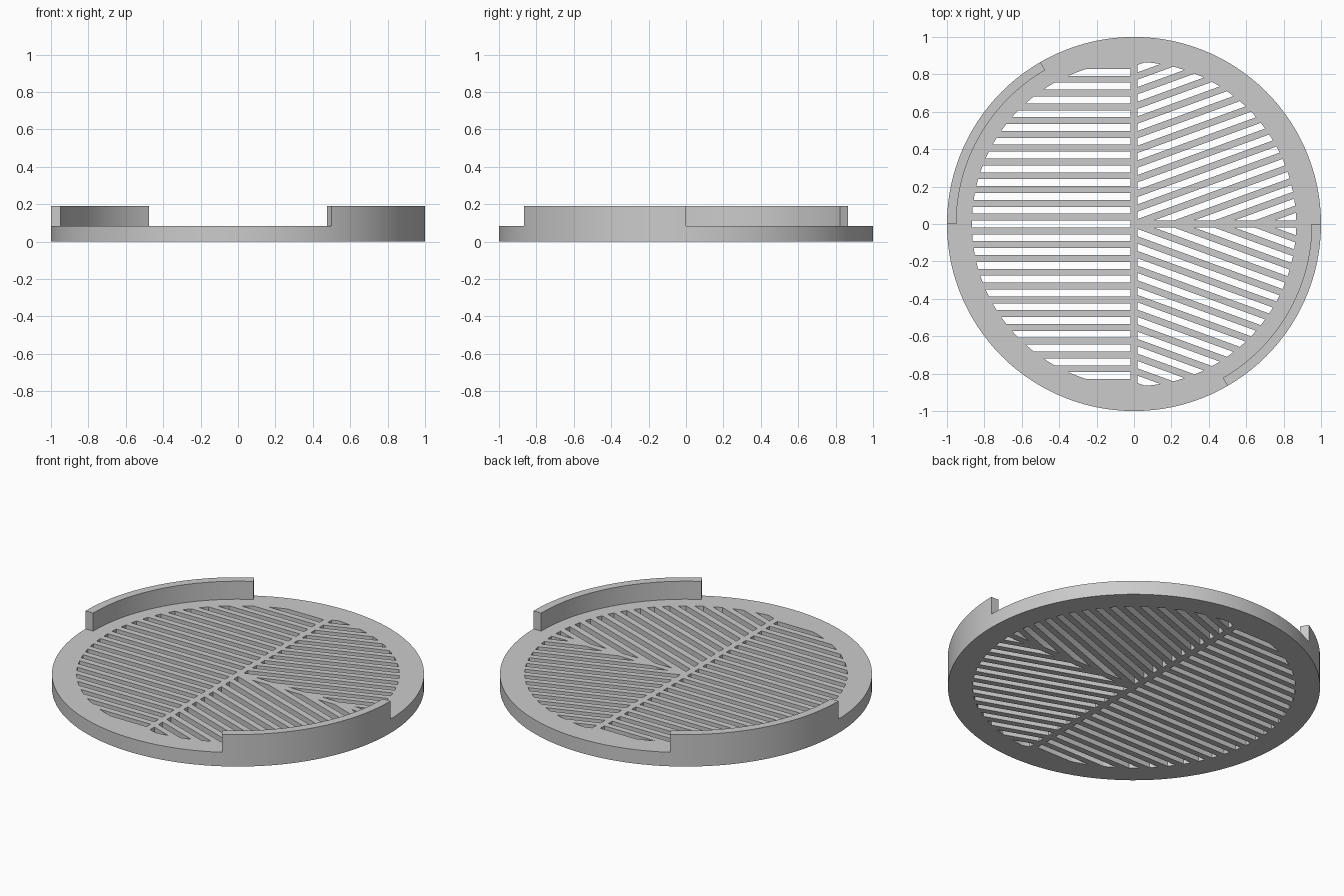
import bpy, bmesh, math
from mathutils import Vector

if "Cube" in bpy.data.objects:
    bpy.data.objects.remove(bpy.data.objects["Cube"])

SEG = 120             # sides of the round plate
R_GRILLE, R_LIP, R_OUT = 0.867, 0.95, 1.0
H_PLATE, H_LIP = 0.083, 0.19
PITCH = 0.0737        # slot plus bar
HALF = PITCH / 4      # half width of a bar or slot
SPINE = 0.019
TILT = math.radians(20)

bm = bmesh.new()


def circle(r):
    return [bm.verts.new((r * math.cos(math.tau * i / SEG),
                          r * math.sin(math.tau * i / SEG), 0)) for i in range(SEG)]


def cut(region, normal, offset):
    """Split the grille faces of a region along one straight line."""
    faces = [f for f in bm.faces if region(f.calc_center_median())
             and f.calc_center_bounds().length < R_GRILLE
             and all(v.co.length < R_GRILLE + 0.001 for v in f.verts)]
    geom = set(faces)
    for f in faces:
        geom.update(f.edges)
        geom.update(f.verts)
    bmesh.ops.bisect_plane(bm, geom=list(geom), dist=1e-5,
                           plane_co=normal * offset, plane_no=normal)


# Flat outline: grille disc and two rings around it
rings = [circle(r) for r in (R_GRILLE, R_LIP, R_OUT)]
bm.faces.new(rings[0])
for a, b in zip(rings, rings[1:]):
    for i in range(SEG):
        j = (i + 1) % SEG
        bm.faces.new((a[i], b[i], b[j], a[j]))

# Spines: one across the whole grille, one on the right half
X, Y = Vector((1, 0, 0)), Vector((0, 1, 0))
for s in (-SPINE, SPINE):
    cut(lambda c: True, X, s)
for s in (-SPINE, SPINE):
    cut(lambda c: c.x > SPINE, Y, s)

# Slots: level on the left, slanted and mirrored on the right
sectors = [
    (lambda c: c.x < -SPINE, Y, 0.0),
    (lambda c: c.x > SPINE and c.y > SPINE,
     Vector((-math.sin(TILT), math.cos(TILT), 0)), PITCH / 2),
    (lambda c: c.x > SPINE and c.y < -SPINE,
     Vector((-math.sin(TILT), -math.cos(TILT), 0)), PITCH / 2),
]
for region, normal, phase in sectors:
    for k in range(-12, 12):
        for s in (-HALF, HALF):
            cut(region, normal, k * PITCH + phase + s)

slots = []
for f in bm.faces:
    if any(v.co.length > R_GRILLE + 0.001 for v in f.verts):
        continue
    c = f.calc_center_median()
    for region, normal, phase in sectors:
        if region(c):
            t = (c.dot(normal) - phase) / PITCH
            if abs(t - round(t)) < 0.25 and abs(c.dot(normal)) < 0.835:
                slots.append(f)
bmesh.ops.delete(bm, geom=slots, context='FACES')


def raise_faces(faces, height, keep):
    out = bmesh.ops.extrude_face_region(bm, geom=faces, use_keep_orig=keep)
    verts = [g for g in out["geom"] if isinstance(g, bmesh.types.BMVert)]
    bmesh.ops.translate(bm, verts=verts, vec=(0, 0, height))


# Plate thickness
raise_faces(bm.faces[:], H_PLATE, True)

# Two raised lips on opposite sides of the rim
lip = []
for f in bm.faces:
    c = f.calc_center_median()
    angle = math.degrees(math.atan2(c.y, c.x))
    if (all(v.co.z > H_PLATE - 0.001 and v.co.xy.length > R_LIP - 0.001 for v in f.verts)
            and (120 < angle < 180 or -60 < angle < 0)):
        lip.append(f)
raise_faces(lip, H_LIP - H_PLATE, False)

bmesh.ops.recalc_face_normals(bm, faces=bm.faces[:])
mesh = bpy.data.meshes.new("drain_grate")
bm.to_mesh(mesh)
bm.free()

grate = bpy.data.objects.new("drain_grate", mesh)
bpy.context.collection.objects.link(grate)
grey = bpy.data.materials.new("light_grey")
grey.diffuse_color = (0.6, 0.6, 0.6, 1)
grey.use_nodes = True
grey.node_tree.nodes["Principled BSDF"].inputs["Base Color"].default_value = grey.diffuse_color
mesh.materials.append(grey)

# Smooth rim, sharp edges
bpy.context.view_layer.objects.active = grate
grate.select_set(True)
bpy.ops.object.shade_smooth_by_angle(angle=math.radians(30))
